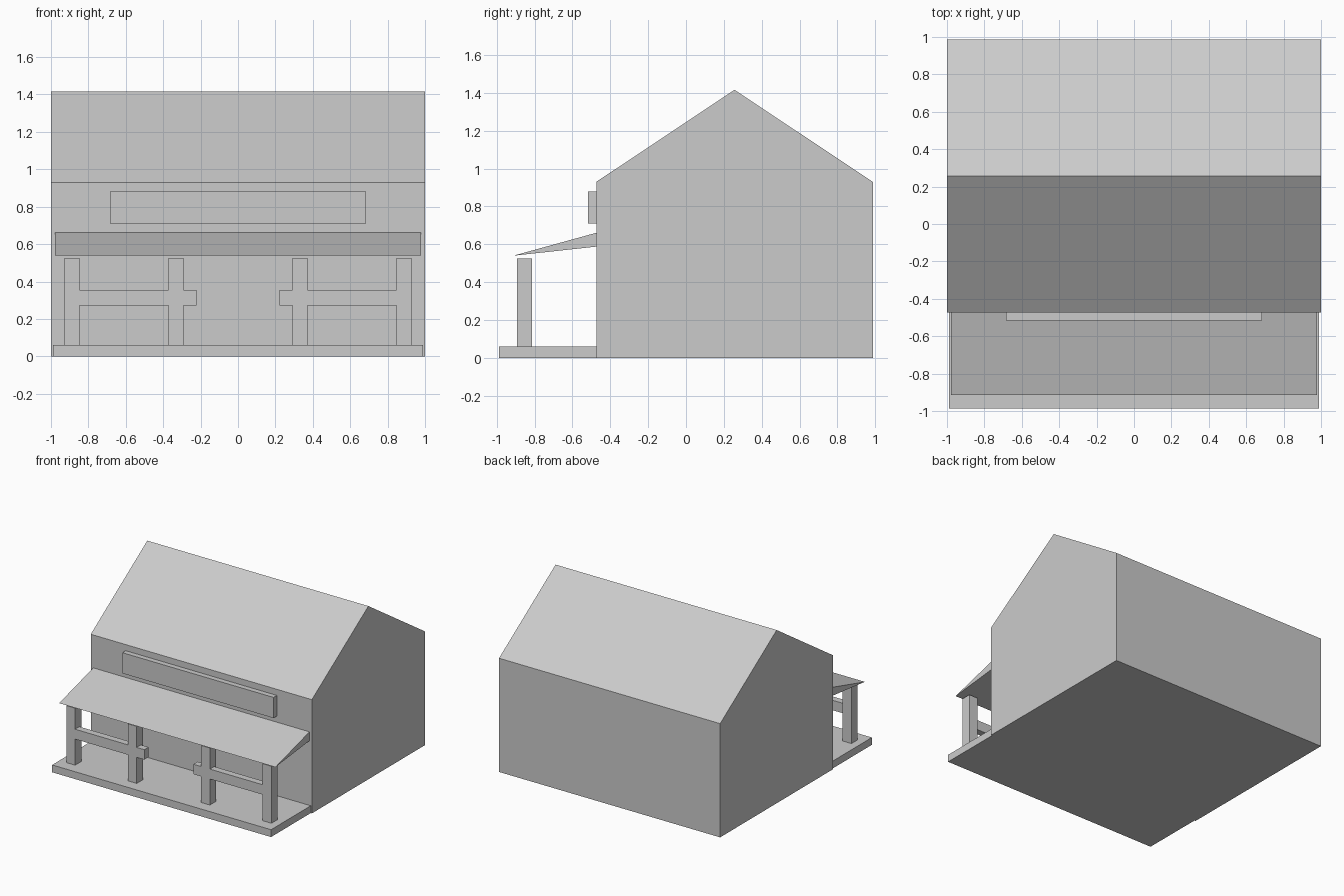
import bpy

default = bpy.data.objects.get("Cube")
if default:
    bpy.data.objects.remove(default, do_unlink=True)

grey = bpy.data.materials.new("plain_grey")
grey.use_nodes = True
colour = (0.6, 0.6, 0.6, 1)
grey.diffuse_color = colour
grey.node_tree.nodes["Principled BSDF"].inputs["Base Color"].default_value = colour


def prism(name, profile, x0, x1):
    """Extrude a closed (y, z) profile, counter-clockwise seen from +x, along x."""
    n = len(profile)
    verts = [(x, y, z) for x in (x0, x1) for y, z in profile]
    faces = [list(range(n))[::-1], list(range(n, 2 * n))]
    faces += [[i, (i + 1) % n, (i + 1) % n + n, i + n] for i in range(n)]
    mesh = bpy.data.meshes.new(name)
    mesh.from_pydata(verts, [], faces)
    mesh.materials.append(grey)
    obj = bpy.data.objects.new(name, mesh)
    bpy.context.collection.objects.link(obj)
    return obj


def box(name, x0, x1, y0, y1, z0, z1):
    return prism(name, [(y0, z0), (y1, z0), (y1, z1), (y0, z1)], x0, x1)


FRONT, BACK = -0.474, 0.987      # main walls
DECK_TOP = 0.06
POST_FRONT, POST_BACK = -0.893, -0.813

# Gabled main building
prism("house_body", [(FRONT, 0), (BACK, 0), (BACK, 0.93),
                     ((FRONT + BACK) / 2, 1.416), (FRONT, 0.93)], -1, 1)

# Porch deck and wedge-shaped awning
box("porch_deck", -0.99, 0.99, -0.987, FRONT, 0, DECK_TOP)
prism("porch_awning", [(-0.913, 0.54), (FRONT, 0.588), (FRONT, 0.661)], -0.978, 0.978)

# Blank board on the front wall
box("front_board", -0.684, 0.684, -0.517, FRONT, 0.711, 0.88)

# Posts and rails on both sides of the entrance
for side, sign in (("left", 1), ("right", -1)):
    def span(a, b):
        return sorted((sign * a, sign * b))
    box(f"{side}_outer_post", *span(0.848, 0.928), POST_FRONT, POST_BACK, DECK_TOP, 0.526)
    box(f"{side}_inner_post", *span(0.291, 0.371), POST_FRONT, POST_BACK, DECK_TOP, 0.526)
    box(f"{side}_rail", *span(0.222, 0.848), POST_FRONT, -0.838, 0.273, 0.354)
